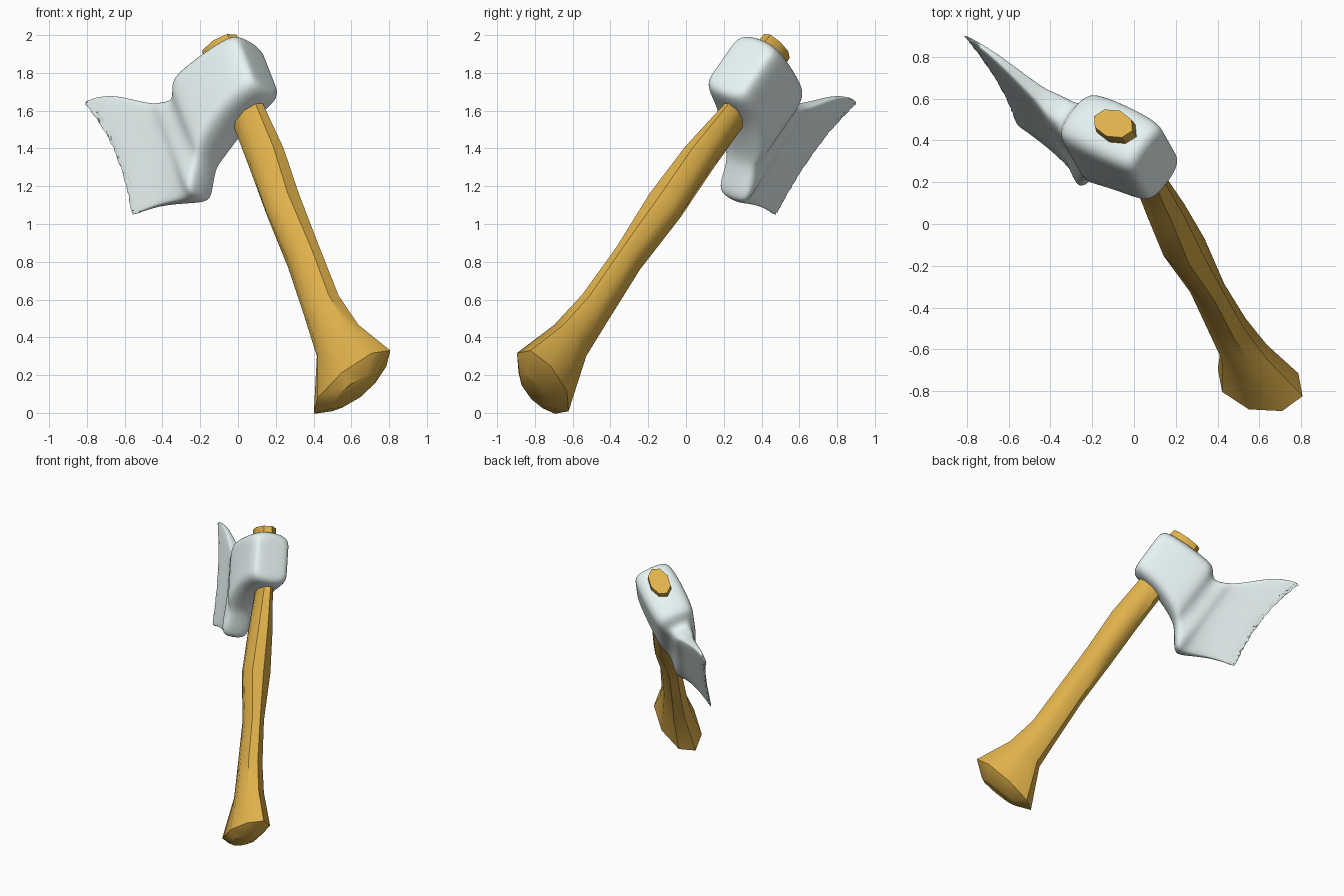
import bpy, bmesh, math, random
from mathutils import Vector

if "Cube" in bpy.data.objects:
    bpy.data.objects.remove(bpy.data.objects["Cube"])
random.seed(4)

# Axe frame: origin at the top of the handle, d down the handle, b to the blade, n across
O = Vector((-0.11, 0.50, 1.97))
d = Vector((0.305, -0.542, -0.783)).normalized()
b = Vector((-0.758, 0.359, -0.545))
b = (b - d * b.dot(d)).normalized()
n = b.cross(d).normalized()
if n.y > 0:
    n = -n


def place(s, bb, nn):
    return O + d * s + b * bb + n * nn


def loft(name, rings, colour):
    """Skin a list of equal rings, closing both ends."""
    bm = bmesh.new()
    vs = [[bm.verts.new(p) for p in r] for r in rings]
    k = len(rings[0])
    for r0, r1 in zip(vs, vs[1:]):
        for i in range(k):
            j = (i + 1) % k
            bm.faces.new((r0[i], r0[j], r1[j], r1[i]))
    for r in (vs[0], vs[-1]):
        if name == "axe_head":       # quad strip caps
            for i in range(k // 2 - 1):
                bm.faces.new((r[i], r[i + 1], r[k - 2 - i], r[k - 1 - i]))
        else:
            bm.faces.new(r)
    bmesh.ops.recalc_face_normals(bm, faces=bm.faces)
    me = bpy.data.meshes.new(name)
    bm.to_mesh(me)
    bm.free()
    ob = bpy.data.objects.new(name, me)
    bpy.context.collection.objects.link(ob)
    mat = bpy.data.materials.new(name + "_paint")
    mat.diffuse_color = colour
    mat.use_nodes = True
    mat.node_tree.nodes["Principled BSDF"].inputs["Base Color"].default_value = mat.diffuse_color
    me.materials.append(mat)
    return ob


def smooth(ob, angle):
    bpy.ops.object.select_all(action='DESELECT')
    ob.select_set(True)
    bpy.context.view_layer.objects.active = ob
    bpy.ops.object.shade_smooth_by_angle(angle=math.radians(angle))


# Handle: eight-sided sections (s, b centre, n centre, half width b, half width n, end tilt)
handle = [(0.035, 0, 0, .115, .074, 0), (0.08, 0, 0, .12, .077, 0),
          (0.50, 0, -.025, .102, .055, 0), (0.80, -.015, -.01, .110, .085, 0),
          (1.12, -.01, 0, .105, .108, 0), (1.48, -.012, 0, .104, .072, 0),
          (1.80, -.005, 0, .112, .085, 0), (2.04, -.02, 0, .142, .10, .08),
          (2.315, -.01, 0, .27, .145, .12), (2.38, -.01, .01, .16, .08, .06)]
rings = []
for s, cb, cn, hb, hn, tilt in handle:
    ring = []
    for i in range(8):
        a = math.tau * (i + .15) / 8
        x, y = hb * math.cos(a), hn * math.sin(a)
        ring.append(place(s + tilt * (x + y), cb + x, cn + y))
    rings.append(ring)
smooth(loft("handle", rings, (0.74, 0.44, 0.07, 1)), 46)

# Head: sections along b (b, top s, bottom s, half thickness, corner, end bow, heel flare)
head = [(-.178, .15, .42, .085, .03, 0, 0), (-.17, .11, .46, .12, .04, 0, 0),
        (-.13, .078, .488, .148, .05, 0, 0), (.04, .072, .495, .156, .05, 0, 0),
        (.21, .078, .56, .152, .05, 0, 0), (.28, .09, .60, .138, .05, 0, 0),
        (.315, .15, .635, .108, .05, 0, 0), (.355, .165, .69, .085, .045, 0, .25),
        (.41, .14, .765, .078, .04, 0, .55), (.445, .12, .765, .068, .03, 0, .5),
        (.48, .095, .755, .05, .03, 0, .3),
        (.55, .03, .715, .038, .02, 0, .1), (.64, -.065, .665, .026, .015, 0, 0),
        (.72, -.14, .63, .017, .015, .01, 0), (.79, -.185, .60, .004, .015, .06, 0)]
rings = []
for cb, top, bot, hn, c, bow, flare in head:
    h = bot - top
    side = []
    for t in [0, c / h, .28, .5, .72, 1 - c / h, 1]:
        w = hn * (.6 if t in (0, 1) else 1) * (1 + flare * max(0, 2 * t - 1))
        x = cb + bow * (2 * t - 1) ** 2 * (1.2 if t < .5 else .75)
        side.append((top + t * h, x, w))
    rings.append([place(s, x, w) for s, x, w in side] +
                 [place(s, x, -w) for s, x, w in reversed(side)])
ob = loft("axe_head", rings, (0.80, 0.91, 0.90, 1))
bpy.context.view_layer.objects.active = ob
sub = ob.modifiers.new("round", 'SUBSURF')
sub.levels = sub.render_levels = 3
bpy.ops.object.modifier_apply(modifier=sub.name)

# Nicked cutting edge
for v in ob.data.vertices:
    if (v.co - O).dot(b) > .775 and abs((v.co - O).dot(n)) < .012:
        v.co += b * random.uniform(-.008, .008)
smooth(ob, 40)
